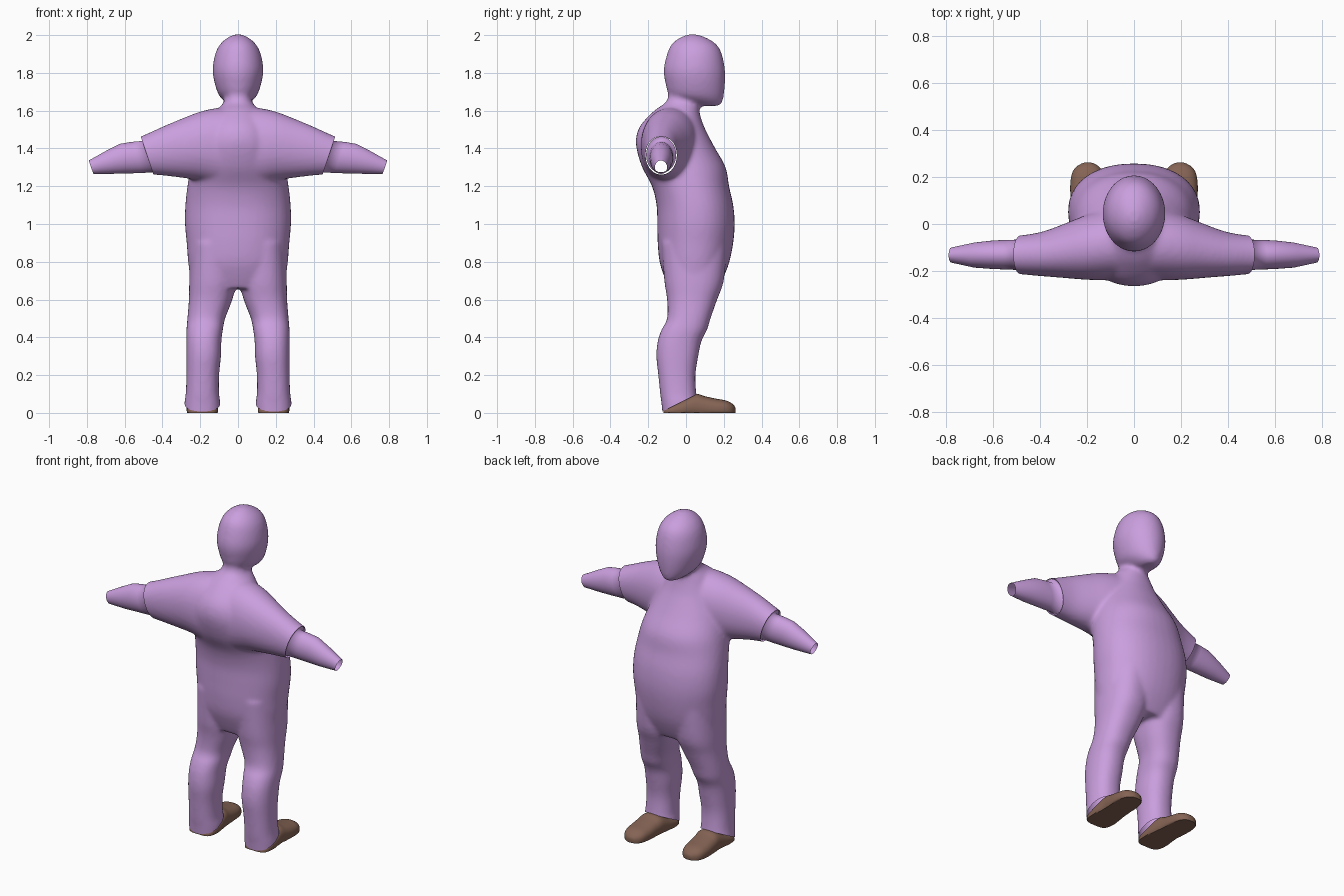
import bpy, bmesh, math
from mathutils import Vector

if "Cube" in bpy.data.objects:
    bpy.data.objects.remove(bpy.data.objects["Cube"])


def material(name, rgb):
    m = bpy.data.materials.new(name)
    m.diffuse_color = (*rgb, 1)
    m.use_nodes = True
    m.node_tree.nodes["Principled BSDF"].inputs["Base Color"].default_value = m.diffuse_color
    return m


PURPLE = material("soft_purple", (0.59, 0.345, 0.73))
BROWN = material("shoe_brown", (0.235, 0.127, 0.089))


def spline(rows, steps):
    """Catmull-Rom resampling of section rows."""
    out = []
    for i in range(len(rows) - 1):
        p = [rows[max(i - 1, 0)], rows[i], rows[i + 1], rows[min(i + 2, len(rows) - 1)]]
        for s in range(steps):
            t = s / steps
            out.append([0.5 * (2 * b + (c - a) * t + (2 * a - 5 * b + 4 * c - d) * t * t
                               + (3 * b - a - 3 * c + d) * t ** 3) for a, b, c, d in zip(*p)])
    return out + [list(rows[-1])]


def loft(bm, axis, rows, power=2.0, steps=4, cap=True, tilt=0.0, n=40):
    """Rows are (position, u_low, u_high, v_low, v_high) along the axis."""
    rings = []
    for pos, u0, u1, v0, v1 in spline(rows, steps):
        ring = []
        for k in range(n):
            a = 2 * math.pi * k / n
            c, s = math.cos(a), math.sin(a)
            u = math.copysign(abs(c) ** (2 / power), c) * (u1 - u0) / 2
            v = math.copysign(abs(s) ** (2 / power), s) * (v1 - v0) / 2
            co = [0, 0, 0]
            co[axis] = pos + tilt * v
            co[(axis + 1) % 3] = (u0 + u1) / 2 + u
            co[(axis + 2) % 3] = (v0 + v1) / 2 + v
            ring.append(bm.verts.new(co))
        rings.append(ring)
    for a, b in zip(rings, rings[1:]):
        for k in range(n):
            j = (k + 1) % n
            bm.faces.new((a[k], a[j], b[j], b[k]))
    if cap:
        bm.faces.new(rings[0][::-1])
        bm.faces.new(rings[-1])


def finish(bm, name, mat):
    bmesh.ops.recalc_face_normals(bm, faces=bm.faces)
    me = bpy.data.meshes.new(name)
    bm.to_mesh(me)
    bm.free()
    me.materials.append(mat)
    ob = bpy.data.objects.new(name, me)
    bpy.context.collection.objects.link(ob)
    bpy.context.view_layer.objects.active = ob
    ob.select_set(True)
    me.shade_smooth()
    return ob


# --- body: overlapping lofts fused into one smooth skin
bm = bmesh.new()
torso = [(.66, .20, -.09, .17), (.72, .25, -.115, .20), (.8, .264, -.14, .23), (.9, .272, -.15, .25),
         (1.0, .281, -.152, .258), (1.1, .279, -.156, .25), (1.2, .268, -.18, .228),
         (1.3, .25, -.232, .21), (1.4, .22, -.262, .155), (1.47, .19, -.262, .118),
         (1.53, .16, -.235, .09), (1.6, .115, -.168, .07), (1.65, .073, -.103, .068),
         (1.72, .07, -.09, .08)]
loft(bm, 2, [(z, -w, w, a, b) for z, w, a, b in torso], 2.2)

# head
head = [(1.625, .03, .06, .17), (1.64, .06, .0, .19), (1.68, .10, -.085, .20), (1.75, .125, -.11, .207),
        (1.82, .134, -.118, .206), (1.9, .121, -.10, .19), (1.95, .096, -.077, .162),
        (1.985, .058, -.035, .11), (2.003, .02, .01, .06)]
loft(bm, 2, [(z, -w, w, a, b) for z, w, a, b in head], 2.0)

# shoulders and sleeves
half = [(.1, -.24, .07, 1.20, 1.615), (.2, -.238, .04, 1.23, 1.595), (.3, -.23, .0, 1.245, 1.557),
        (.4, -.222, -.035, 1.257, 1.515), (.5, -.213, -.05, 1.264, 1.47), (.58, -.206, -.056, 1.266, 1.44)]
loft(bm, 0, [(-r[0], *r[1:]) for r in half[::-1]] + [(0, -.24, .08, 1.18, 1.61)] + half, 2.1)

# legs
leg = [(.9, .0, .25, -.13, .22), (.7, .008, .258, -.115, .20), (.6, .03, .26, -.10, .165),
       (.5, .068, .268, -.10, .13), (.44, .08, .273, -.13, .112), (.38, .088, .273, -.15, .082),
       (.3, .09, .273, -.157, .065), (.2, .10, .273, -.147, .05), (.1, .10, .277, -.137, .055),
       (.05, .093, .284, -.13, .062), (-.05, .093, .286, -.12, .062)]
for s in (1, -1):
    loft(bm, 2, [(z, min(s * a, s * b), max(s * a, s * b), c, d) for z, a, b, c, d in leg], 2.3)
body = finish(bm, "body_suit", PURPLE)
rm = body.modifiers.new("fuse", 'REMESH')
rm.mode = 'VOXEL'
rm.voxel_size = 0.011
sm = body.modifiers.new("soften", 'SMOOTH')
sm.factor = 0.5
sm.iterations = 10
for name in ("fuse", "soften"):
    bpy.ops.object.modifier_apply(modifier=name)

# open the sleeve ends and the slanted trouser cuffs
bm = bmesh.new()
bm.from_mesh(body.data)


def cut(test, co, no):
    faces = [f for f in bm.faces if test(f.calc_center_median())]
    geom = set(faces)
    for f in faces:
        geom.update(f.verts)
        geom.update(f.edges)
    bmesh.ops.bisect_plane(bm, geom=list(geom), plane_co=co, plane_no=no, clear_outer=True)


for s in (1, -1):
    cut(lambda c: c.x * s > 0.4 and c.z > 1.2, (s * .4825, 0, 1.367), Vector((s, 0, -.333)).normalized())
cut(lambda c: c.z < 0.3, (0, -.12, .01), Vector((0, .5, -1)).normalized())
bm.to_mesh(body.data)
bm.free()
body.data.shade_smooth()

# --- hollow forearms with a rim meeting the sleeve
bm = bmesh.new()
loft(bm, 0, [(.476, -.211, -.052, 1.270, 1.463), (.474, -.197, -.066, 1.274, 1.44),
             (.54, -.194, -.068, 1.270, 1.434), (.60, -.192, -.07, 1.268, 1.424),
             (.68, -.186, -.079, 1.266, 1.386), (.778, -.165, -.10, 1.265, 1.336)],
     steps=1, cap=False, tilt=.35)
arms = finish(bm, "forearms", PURPLE)

# --- shoes: lofts along y flattened onto the ground
bm = bmesh.new()
shoe = [(-.12, -.005, .012, .15, .22), (-.11, -.02, .03, .125, .25), (-.08, -.025, .045, .108, .268),
        (-.02, -.03, .07, .105, .272), (.05, -.03, .10, .112, .268), (.10, -.03, .088, .118, .27),
        (.16, -.03, .075, .122, .272), (.21, -.025, .066, .13, .266), (.24, -.02, .052, .145, .25),
        (.257, -.01, .036, .168, .225), (.262, .005, .025, .185, .21)]
loft(bm, 1, shoe, 2.4)
for v in bm.verts:
    v.co.z = max(v.co.z, 0)
bmesh.ops.remove_doubles(bm, verts=bm.verts, dist=0.0004)
shoes = finish(bm, "shoes", BROWN)

for ob in (arms, shoes):
    ob.modifiers.new("mirror", 'MIRROR')
bpy.ops.object.select_all(action='DESELECT')
shoes.select_set(True)
bpy.context.view_layer.objects.active = shoes
bpy.ops.object.shade_smooth_by_angle(angle=math.radians(40))
